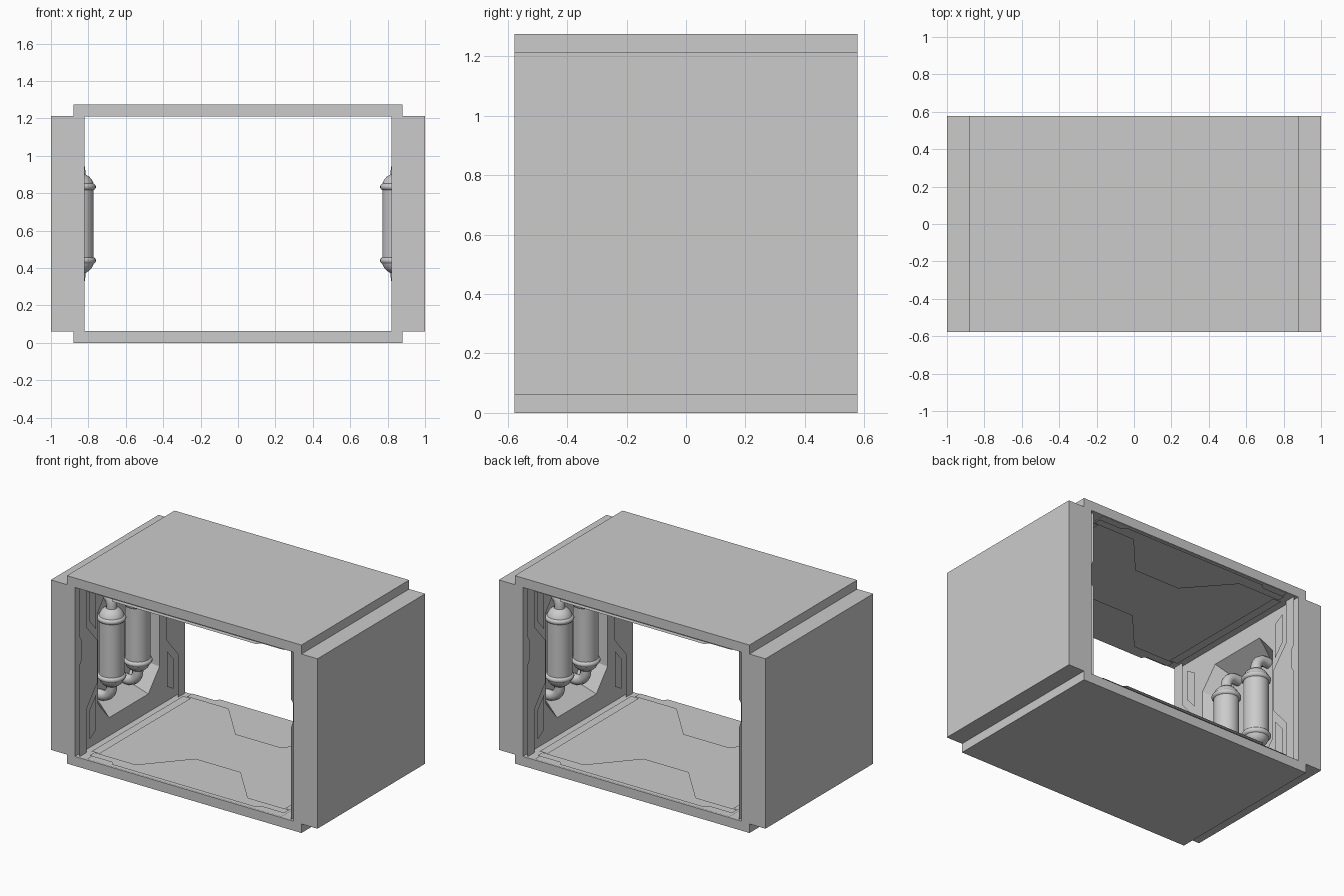
import bpy, bmesh, math
from mathutils import Vector

if "Cube" in bpy.data.objects:
    bpy.data.objects.remove(bpy.data.objects["Cube"])

MID = 0.637  # all meshes are modelled around the centre height, so mirrors are simple


def mirror(ob, axes):
    ob.location.z = MID
    if any(axes):
        m = ob.modifiers.new("mirror", 'MIRROR')
        m.use_axis = axes
        m.use_mirror_merge = False
    return ob


def finish(bm, name, axes=(False, False, False)):
    bmesh.ops.recalc_face_normals(bm, faces=bm.faces[:])
    me = bpy.data.meshes.new(name)
    bm.to_mesh(me)
    bm.free()
    ob = bpy.data.objects.new(name, me)
    bpy.context.collection.objects.link(ob)
    return mirror(ob, axes)


def box(name, lo, hi, axes):
    bm = bmesh.new()
    bmesh.ops.create_cube(bm, size=1)
    for v in bm.verts:
        v.co = [l + (c + .5) * (h - l) for l, h, c in zip(lo, hi, v.co)]
    return finish(bm, name, axes)


def plate(name, outline, normal, slope, height, axes):
    """Raised plate with a sloped rim, growing along normal."""
    bm = bmesh.new()
    f = bm.faces.new([bm.verts.new(p) for p in outline])
    f.normal_update()
    if f.normal.dot(Vector(normal)) < 0:
        f.normal_flip()
    bmesh.ops.inset_region(bm, faces=[f], thickness=slope, depth=0, use_even_offset=True)
    bmesh.ops.translate(bm, verts=f.verts[:], vec=Vector(normal) * height)
    return finish(bm, name, axes)


def octagon(x, dy, dz, cy, cz):
    pts = [(dy, dz - cz), (dy - cy, dz), (cy - dy, dz), (-dy, dz - cz),
           (-dy, cz - dz), (cy - dy, -dz), (dy - cy, -dz), (dy, cz - dz)]
    return [(x, y, z) for y, z in pts]


X, Z, XZ = (True, False, False), (False, False, True), (True, False, True)
YZ, XYZ = (False, True, True), (True, True, True)

# Floor and ceiling slabs
box("floor_and_ceiling_slab", (-.88, -.577, -.637), (.88, .577, -.573), Z)
plate("floor_and_ceiling_panel",
      [(x, y, -.573) for x, y in ((-.73, -.575), (.73, -.575), (.73, .575), (-.73, .575))],
      (0, 0, 1), .006, .006, Z)

# Raised tongues at both open ends
half = [(.54, -.577), (.56, -.55), (.73, -.55), (.73, -.495), (.42, -.495), (.17, -.214)]
plate("raised_tongue",
      [(x, y, -.568) for x, y in half + [(-x, y) for x, y in reversed(half)]],
      (0, 0, 1), .013, .015, YZ)

# Long ribs next to the walls
plate("edge_rib", [(x, y, -.57) for x, y in ((.695, -.49), (.755, -.49), (.755, .49), (.695, .49))],
      (0, 0, 1), .018, .016, XZ)

# Side walls with an octagonal recess
bm = bmesh.new()
lo, hi = -.576, .576
front = [bm.verts.new((.82, y, z)) for y, z in ((.577, hi), (-.577, hi), (-.577, lo), (.577, lo))]
back = [bm.verts.new((1, v.co.y, v.co.z)) for v in front]
rim = [bm.verts.new(p) for p in octagon(.82, .33, .45, .12, .14)]
pit = [bm.verts.new(p) for p in octagon(.95, .26, .37, .10, .12)]
bm.faces.new(back)
bm.faces.new(pit)
for i in range(4):
    j = (i + 1) % 4
    bm.faces.new((front[i], front[j], back[j], back[i]))
    # corner chamfers and straight sides of the recess surround
    a, b, c = rim[2 * i], rim[2 * i + 1], rim[(2 * i + 2) % 8]
    bm.faces.new((front[i], b, a))
    bm.faces.new((front[i], front[j], c, b))
for i in range(8):
    j = (i + 1) % 8
    bm.faces.new((rim[i], rim[j], pit[j], pit[i]))
finish(bm, "side_wall", X)

# Edge bands that widen at mid height
band = [(-.47, .28), (-.37, .14)]
inner = [(-.49, .574)] + band + [(y, -z) for y, z in reversed(band)] + [(-.49, -.574)]
inner[1] = (-.49, .28)
inner[4] = (-.49, -.28)
outer = [(-.565, -.574), (-.565, .05), (-.545, .08), (-.545, .21), (-.565, .24), (-.565, .574)]
plate("wall_edge_band", [(.82, y, z) for y, z in inner + outer], (-1, 0, 0), .014, .026,
      (True, True, False))

# Slim blocks above and below the widened band
plate("wall_slim_block",
      [(.82, y, z) for y, z in ((-.45, .30), (-.38, .22), (-.38, .46), (-.45, .50))],
      (-1, 0, 0), .014, .022, XYZ)

# Tanks: lathed half profile, mirrored to all four positions
prof = [(0, 0), (.078, 0), (.078, .18), (.084, .183), (.09, .192), (.09, .202), (.084, .211), (.078, .214)]
prof += [(.078 * math.cos(a), .205 + .065 * math.sin(a))
         for a in (math.radians(d) for d in (15, 30, 45, 60, 75, 90))]
bm = bmesh.new()
vs = [bm.verts.new((.85 + r, -.14, z)) for r, z in prof[1:]]
es = [bm.edges.new(p) for p in zip(vs, vs[1:])]
bmesh.ops.spin(bm, geom=vs + es, cent=(.85, -.14, 0), axis=(0, 0, 1),
               angle=math.tau, steps=32, use_merge=False)
bmesh.ops.remove_doubles(bm, verts=bm.verts[:], dist=1e-4)
tank = finish(bm, "tank", XYZ)

# Pipe elbows from each tank end into the recess
cu = bpy.data.curves.new("pipe_elbow", 'CURVE')
cu.dimensions = '3D'
cu.bevel_depth = .034
cu.bevel_resolution = 4
path = [(.85, .25)]
path += [(.92 - .07 * math.cos(a), .28 + .07 * math.sin(a))
         for a in (math.radians(d) for d in range(0, 91, 15))] + [(.955, .35)]
sp = cu.splines.new('POLY')
sp.points.add(len(path) - 1)
for p, (x, z) in zip(sp.points, path):
    p.co = (x, -.14, z, 1)
pipe = bpy.data.objects.new("pipe_elbow", cu)
bpy.context.collection.objects.link(pipe)
mirror(pipe, XYZ)

# Smooth shading on round parts
for p in tank.data.polygons:
    p.use_smooth = True
bpy.ops.object.select_all(action='DESELECT')
tank.select_set(True)
bpy.context.view_layer.objects.active = tank
bpy.ops.object.shade_smooth_by_angle(angle=math.radians(35))
